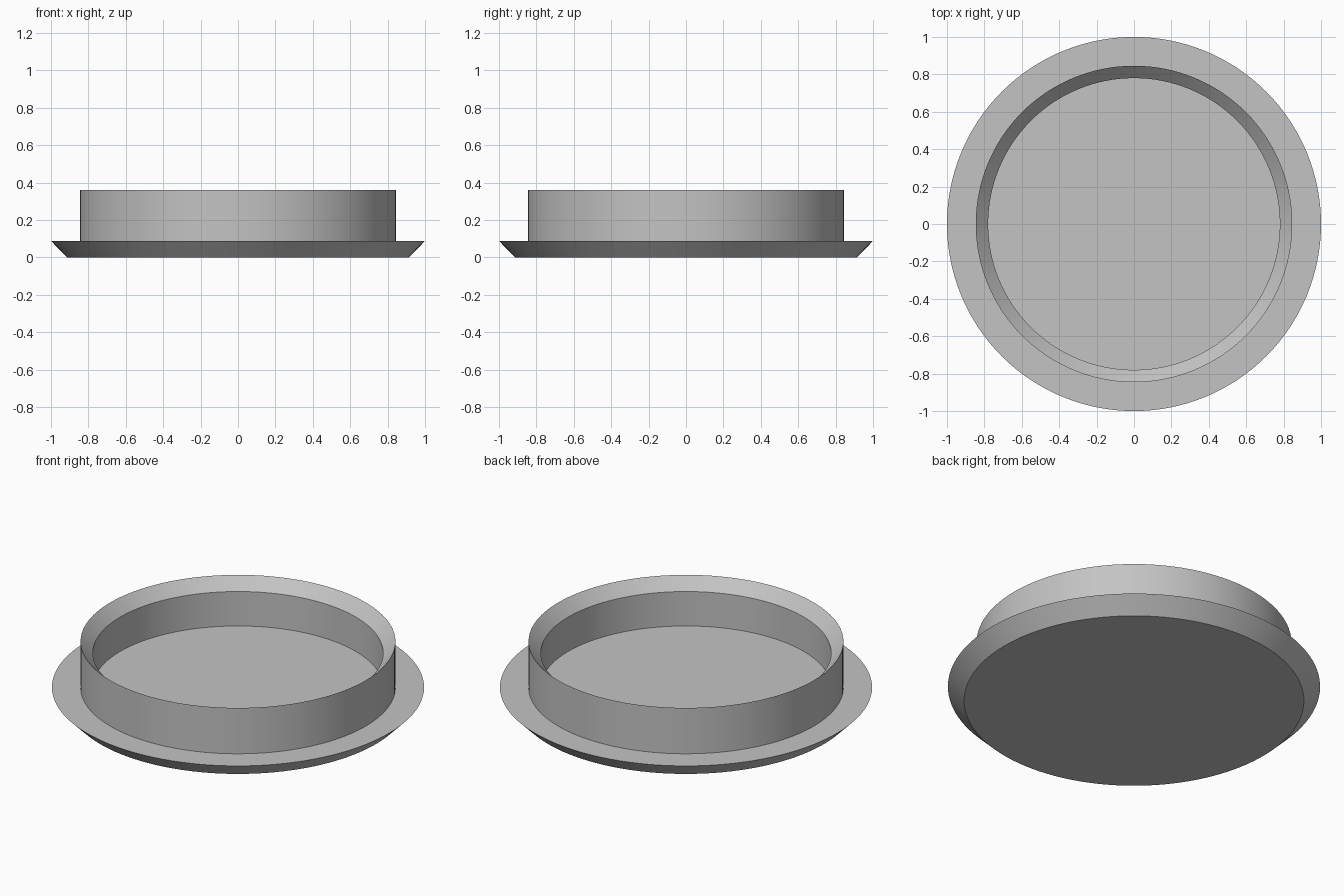
import bpy, bmesh
from math import cos, sin, pi, radians

cube = bpy.data.objects.get("Cube")
if cube:
    bpy.data.objects.remove(cube, do_unlink=True)

SEGMENTS = 128

# Single grey material
grey = bpy.data.materials.new("plain_grey")
grey.use_nodes = True
colour = (0.55, 0.55, 0.55, 1.0)
grey.diffuse_color = colour
grey.node_tree.nodes["Principled BSDF"].inputs["Base Color"].default_value = colour


def turned_solid(name, profile):
    """Revolve (radius, height) points about z and cap both ends."""
    bm = bmesh.new()
    rings = []
    for r, z in profile:
        angles = [2 * pi * i / SEGMENTS for i in range(SEGMENTS)]
        rings.append([bm.verts.new((r * cos(a), r * sin(a), z)) for a in angles])
    for low, high in zip(rings, rings[1:]):
        for i in range(SEGMENTS):
            j = (i + 1) % SEGMENTS
            bm.faces.new((low[i], low[j], high[j], high[i]))
    bm.faces.new(rings[0][::-1])
    bm.faces.new(rings[-1])
    bmesh.ops.recalc_face_normals(bm, faces=bm.faces)
    mesh = bpy.data.meshes.new(name)
    bm.to_mesh(mesh)
    bm.free()
    mesh.materials.append(grey)
    obj = bpy.data.objects.new(name, mesh)
    bpy.context.collection.objects.link(obj)
    bpy.ops.object.select_all(action='DESELECT')
    obj.select_set(True)
    bpy.context.view_layer.objects.active = obj
    bpy.ops.object.shade_smooth_by_angle(angle=radians(30))
    return obj


# Tapered flange, upright collar with chamfered mouth, and recessed floor
turned_solid("flanged_cap", [
    (0.913, 0.0),     # underside edge
    (1.0, 0.088),     # flange rim
    (0.846, 0.088),   # foot of collar
    (0.846, 0.36),    # collar lip
    (0.78, 0.292),    # bottom of chamfer
    (0.78, 0.088),    # floor edge
])
